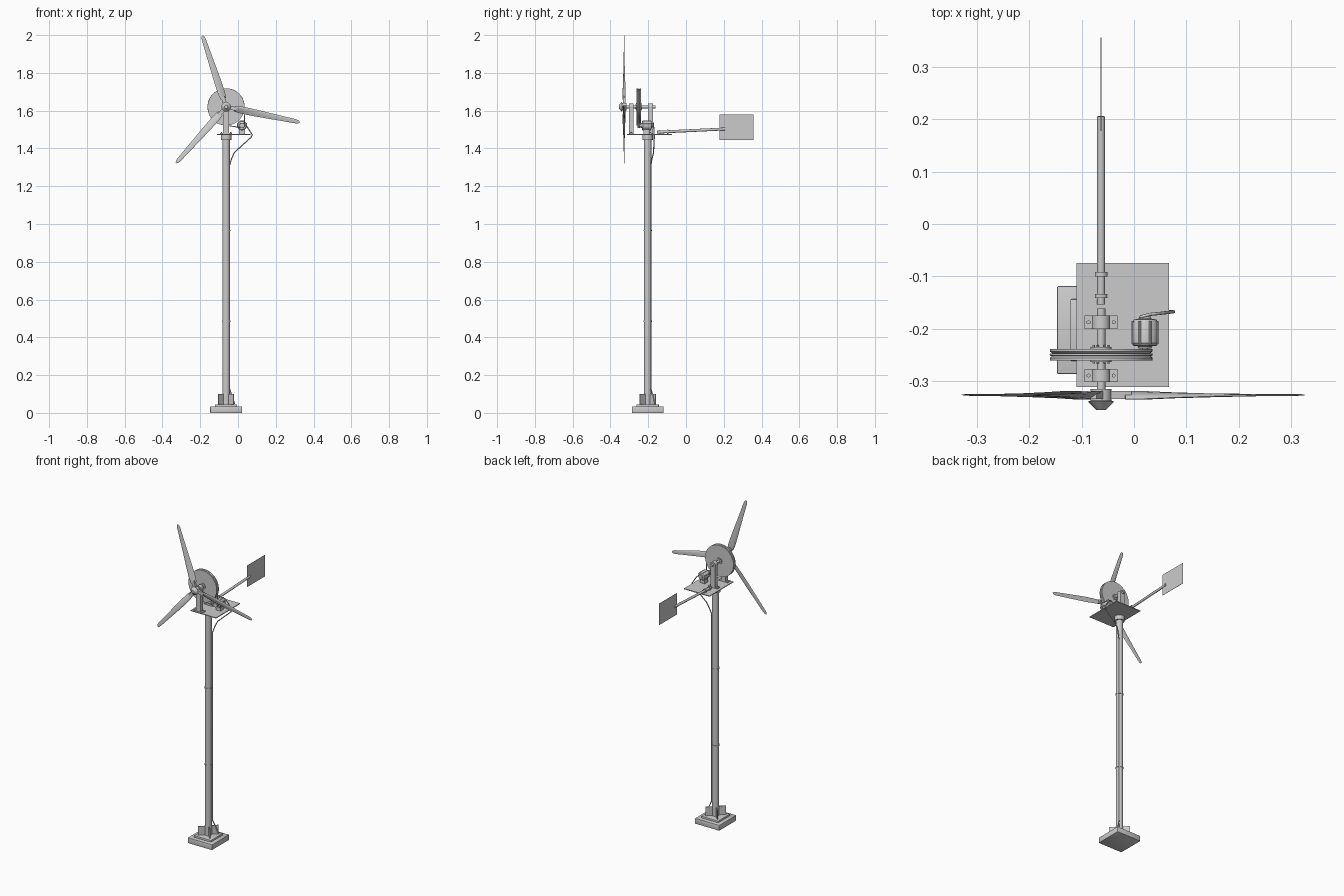
import bpy, bmesh
from math import sin, cos, pi, radians, acos, atan2, hypot
from mathutils import Matrix, Vector

if "Cube" in bpy.data.objects:
    bpy.data.objects.remove(bpy.data.objects["Cube"])

CX, CY, HZ = -0.063, -0.203, 1.62      # mast axis and rotor shaft height


def finish(name, bm):
    bmesh.ops.recalc_face_normals(bm, faces=bm.faces)
    me = bpy.data.meshes.new(name)
    bm.to_mesh(me)
    bm.free()
    ob = bpy.data.objects.new(name, me)
    bpy.context.collection.objects.link(ob)
    return ob


def box(name, c, size, rot=0.0, bevel=0.0):
    bm = bmesh.new()
    bmesh.ops.create_cube(bm, size=1, matrix=Matrix.Translation(c) @ Matrix.Rotation(rot, 4, 'Z')
                          @ Matrix.Diagonal((*size, 1)))
    if bevel:
        bmesh.ops.bevel(bm, geom=bm.edges[:], offset=bevel, segments=2, affect='EDGES', profile=0.5)
    return finish(name, bm)


def rod(name, a, b, r, r2=None, n=32):
    a, b = Vector(a), Vector(b)
    d = b - a
    bm = bmesh.new()
    m = Matrix.Translation((a + b) / 2) @ d.to_track_quat('Z', 'Y').to_matrix().to_4x4()
    bmesh.ops.create_cone(bm, cap_ends=True, segments=n, radius1=r,
                          radius2=r if r2 is None else r2, depth=d.length, matrix=m)
    return finish(name, bm)


def lathe_y(name, profile, x, z, n=48):
    """Revolve (radius, y) points round an axis parallel to y."""
    bm = bmesh.new()
    rings = [[bm.verts.new((x + r * cos(2 * pi * i / n), y, z + r * sin(2 * pi * i / n)))
              for i in range(n)] for r, y in profile]
    for p, q in zip(rings, rings[1:]):
        for i in range(n):
            j = (i + 1) % n
            bm.faces.new((p[i], p[j], q[j], q[i]))
    bm.faces.new(rings[0])
    bm.faces.new(rings[-1])
    return finish(name, bm)


def wire(name, pts, r, closed=False):
    cu = bpy.data.curves.new(name, 'CURVE')
    cu.dimensions = '3D'
    cu.bevel_depth, cu.bevel_resolution, cu.use_fill_caps = r, 2, True
    sp = cu.splines.new('POLY')
    sp.points.add(len(pts) - 1)
    for p, co in zip(sp.points, pts):
        p.co = (*co, 1)
    sp.use_cyclic_u = closed
    ob = bpy.data.objects.new(name, cu)
    bpy.context.collection.objects.link(ob)
    return ob


# Stepped foundation with diagonal gussets
box("base_slab", (CX, CY, 0.017), (0.168, 0.168, 0.034), bevel=0.002)
box("base_step", (CX, CY, 0.037), (0.118, 0.118, 0.016), bevel=0.002)
for i in range(2):
    box(f"base_gusset_{i}", (CX, CY, 0.07), (0.118, 0.004, 0.06), radians(45 + 90 * i))

# Mast in three lengths, with joint rings and top collar
rod("mast", (CX, CY, 0.04), (CX, CY, 1.465), 0.02)
for i, z in enumerate((0.485, 0.965)):
    rod(f"mast_joint_{i}", (CX, CY, z - 0.003), (CX, CY, z + 0.003), 0.0225)
rod("mast_collar", (CX, CY, 1.445), (CX, CY, 1.472), 0.028)

# Platform
box("platform", (-0.0217, -0.1935, 1.474), (0.1765, 0.237, 0.005))

# Bearing pedestals with bolted feet
for i, y in enumerate((-0.29, -0.188)):
    box(f"bearing_foot_{i}", (CX, y, 1.479), (0.063, 0.025, 0.007))
    box(f"bearing_post_{i}", (CX, y, 1.547), (0.032, 0.025, 0.14))
    rod(f"bearing_housing_{i}", (CX, y - 0.0125, HZ), (CX, y + 0.0125, HZ), 0.0175)
    for s in (-1, 1):
        rod(f"bearing_bolt_{i}_{s}", (CX + s * 0.024, y, 1.48), (CX + s * 0.024, y, 1.487), 0.004, n=6)

# Rotor shaft and large grooved pulley
rod("rotor_shaft", (CX, -0.33, HZ), (CX, -0.162, HZ), 0.008)
lathe_y("large_pulley", [(0.02, -0.264), (0.02, -0.261), (0.098, -0.261), (0.098, -0.256),
                         (0.093, -0.252), (0.093, -0.248), (0.098, -0.244), (0.098, -0.239),
                         (0.02, -0.239), (0.02, -0.235)], CX, HZ, 64)
for i in range(6):
    a = i * pi / 3
    x, z = CX + 0.014 * cos(a), HZ + 0.014 * sin(a)
    rod(f"pulley_bolt_{i}", (x, -0.267, z), (x, -0.232, z), 0.003, n=6)

# Hub with blunt nose cone
lathe_y("hub", [(0.02, -0.316), (0.02, -0.338), (0.025, -0.34), (0.009, -0.356)], CX, HZ, 32)


# Tapered, twisted blades: (span, chord, thickness, pitch in degrees)
STATIONS = [(0.045, 0.034, 0.010, 26), (0.08, 0.041, 0.009, 22), (0.14, 0.039, 0.007, 15),
            (0.22, 0.033, 0.006, 9), (0.30, 0.027, 0.004, 6), (0.375, 0.022, 0.003, 4),
            (0.390, 0.017, 0.003, 4), (0.397, 0.008, 0.002, 4)]
FOIL = [(-0.5, 0), (-0.38, 0.4), (-0.15, 0.5), (0.2, 0.3), (0.5, 0),
        (0.2, -0.3), (-0.15, -0.5), (-0.38, -0.4)]


def blade(i, angle):
    bm = bmesh.new()
    spin = Matrix.Translation((CX, -0.327, HZ)) @ Matrix.Rotation(radians(90 - angle), 4, 'Y')
    rings = []
    for span, chord, thick, pitch in STATIONS:
        m = spin @ Matrix.Translation((0, 0, span)) @ Matrix.Rotation(radians(pitch), 4, 'Z')
        rings.append([bm.verts.new(m @ Vector((u * chord, v * thick, 0))) for u, v in FOIL])
    n = len(FOIL)
    for p, q in zip(rings, rings[1:]):
        for k in range(n):
            bm.faces.new((p[k], p[(k + 1) % n], q[(k + 1) % n], q[k]))
    bm.faces.new(rings[0])
    bm.faces.new(rings[-1])
    finish(f"blade_{i}", bm)
    # Root block joining blade to hub
    ob = box(f"blade_root_{i}", (0, 0, 0.036), (0.02, 0.015, 0.042))
    ob.data.transform(spin)


for i in range(3):
    blade(i, 108.3 + 120 * i)

# Generator with end caps, ribs, small pulley and saddle
GX, GZ = 0.021, 1.522
lathe_y("generator", [(0.012, -0.238), (0.014, -0.234), (0.022, -0.233), (0.026, -0.228),
                      (0.026, -0.19), (0.022, -0.183), (0.012, -0.181), (0.01, -0.176)], GX, GZ, 32)
for i in range(8):
    a = i * pi / 4 + pi / 8
    x, z = GX + 0.0255 * cos(a), GZ + 0.0255 * sin(a)
    rod(f"generator_rib_{i}", (x, -0.23, z), (x, -0.186, z), 0.0025, n=8)
lathe_y("small_pulley", [(0.013, -0.258), (0.013, -0.255), (0.01, -0.252), (0.01, -0.248),
                         (0.013, -0.245), (0.013, -0.242), (0.006, -0.242), (0.006, -0.236)], GX, GZ, 24)
box("generator_saddle", (GX, -0.209, 1.487), (0.032, 0.034, 0.024))

# Drive belt round both pulleys
dx, dz, R, r = GX - CX, GZ - HZ, 0.096, 0.0125
phi, a = atan2(dz, dx), acos((R - r) / hypot(dx, dz))
belt = []
for k in range(41):
    t = phi + a + (2 * pi - 2 * a) * k / 40
    belt.append((CX + R * cos(t), -0.25, HZ + R * sin(t)))
for k in range(13):
    t = phi - a + 2 * a * k / 12
    belt.append((GX + r * cos(t), -0.25, GZ + r * sin(t)))
wire("drive_belt", belt, 0.0025, True)

# Tail boom, clamps and thin vane
rod("tail_boom", (CX, -0.154, 1.486), (CX, 0.206, 1.503), 0.0075)
for i, y in enumerate((-0.138, -0.096)):
    z = 1.486 + (y + 0.154) * 0.047
    rod(f"boom_clamp_{i}", (CX, y - 0.004, z), (CX, y + 0.004, z), 0.012)
box("tail_vane", (CX, 0.2675, 1.513), (0.0016, 0.179, 0.134))

# Power cable from generator, over the platform edge and down the mast
wire("power_cable", [(0.012, -0.178, 1.53), (0.03, -0.173, 1.535), (0.05, -0.171, 1.512),
                     (0.076, -0.168, 1.472), (0.068, -0.168, 1.458), (-0.02, -0.172, 1.378),
                     (-0.034, -0.18, 1.345), (-0.045, -0.186, 1.31), (-0.045, -0.186, 0.13),
                     (-0.035, -0.178, 0.1), (-0.018, -0.166, 0.048)], 0.003)

# Smooth shading with sharp edges kept
meshes = [o for o in bpy.data.objects if o.type == 'MESH']
for o in meshes:
    o.select_set(True)
bpy.context.view_layer.objects.active = meshes[0]
bpy.ops.object.shade_smooth_by_angle(angle=radians(35))
